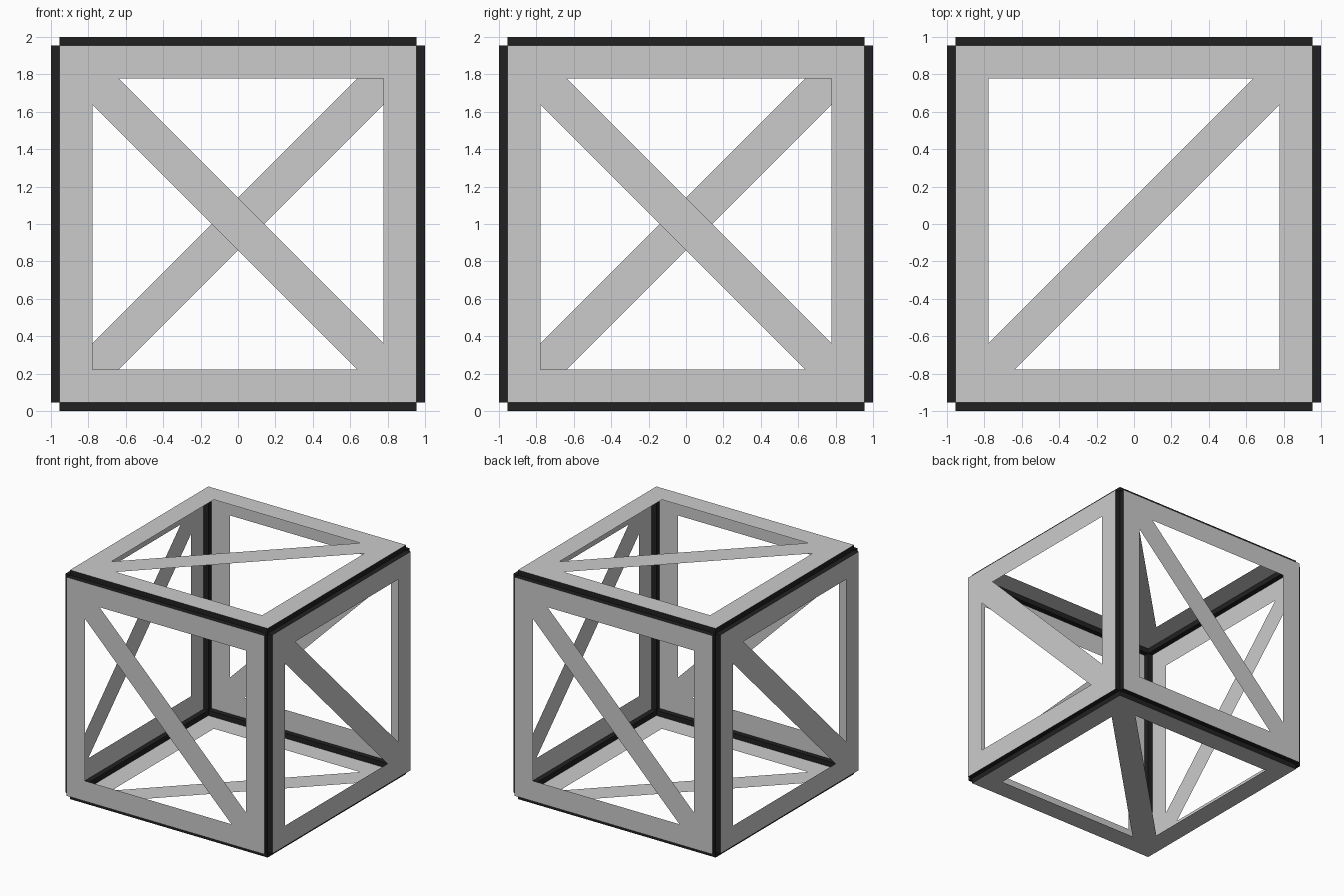
import bpy
from mathutils import Matrix, Vector

if "Cube" in bpy.data.objects:
    bpy.data.objects.remove(bpy.data.objects["Cube"])

OUT, WIN, BR, DEPTH = 0.955, 0.777, 0.637, 0.045


def material(name, value):
    m = bpy.data.materials.new(name)
    m.diffuse_color = (value, value, value, 1)
    m.use_nodes = True
    m.node_tree.nodes["Principled BSDF"].inputs["Base Color"].default_value = m.diffuse_color
    return m


grey = material("light grey", 0.6)
black = material("near black", 0.015)


def add(name, verts, faces, mat, matrix):
    me = bpy.data.meshes.new(name)
    me.from_pydata([matrix @ Vector(v) for v in verts], [], faces)
    me.materials.append(mat)
    me.update()
    ob = bpy.data.objects.new(name, me)
    bpy.context.collection.objects.link(ob)


def square(r, z):
    return [(-r, -r, z), (r, -r, z), (r, r, z), (-r, r, z)]


def side(name, u, v):
    # local x, y lie in the side, local z points outward
    u, v = Vector(u), Vector(v)
    m = Matrix((u, v, u.cross(v))).transposed().to_4x4()
    m = Matrix.Translation((0, 0, 1)) @ m
    ring = [(i, (i + 1) % 4, (i + 1) % 4 + 4, i + 4) for i in range(4)]
    # flat border around the window
    add(name + "_border", square(OUT, 1) + square(WIN, 1), ring, grey, m)
    # diagonal brace
    brace = [(-WIN, -WIN), (-BR, -WIN), (WIN, BR), (WIN, WIN), (BR, WIN), (-WIN, -BR)]
    add(name + "_brace", [(x, y, 1) for x, y in brace], [range(6)], grey, m)
    # dark rim stepping in toward the neighbouring sides
    add(name + "_rim", square(OUT, 1 - DEPTH) + square(OUT, 1), ring, black, m)


side("front", (0, 0, -1), (1, 0, 0))
side("back", (0, 0, -1), (-1, 0, 0))
side("right", (0, 0, -1), (0, 1, 0))
side("left", (0, 0, -1), (0, -1, 0))
side("top", (1, 0, 0), (0, 1, 0))
side("bottom", (0, 1, 0), (1, 0, 0))
